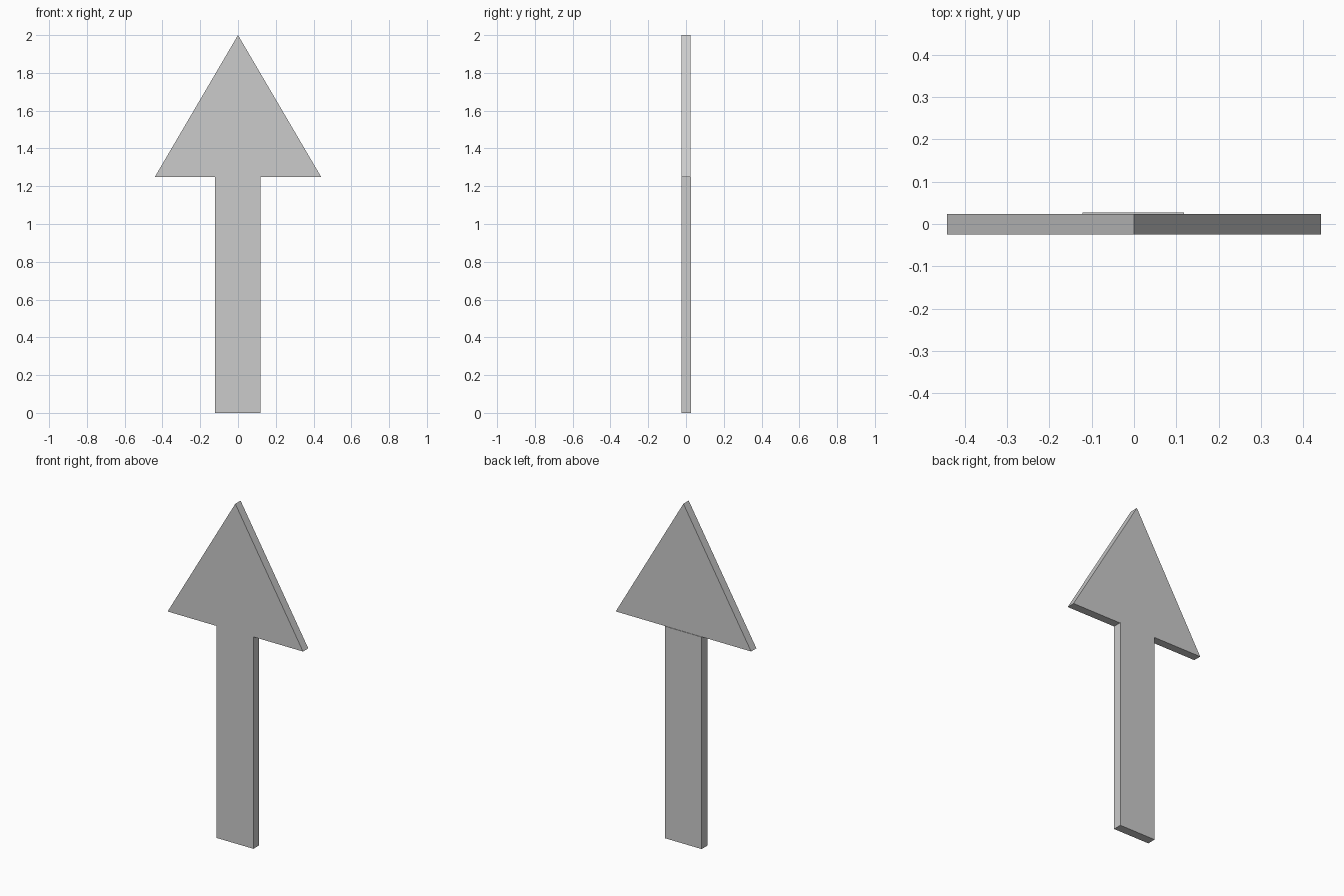
import bpy, bmesh

if "Cube" in bpy.data.objects:
    bpy.data.objects.remove(bpy.data.objects["Cube"])


def extruded_profile(name, points, y_front, y_back):
    """Flat x-z outline extruded along y."""
    bm = bmesh.new()
    face = bm.faces.new([bm.verts.new((x, y_front, z)) for x, z in points])
    result = bmesh.ops.extrude_face_region(bm, geom=[face])
    moved = [g for g in result["geom"] if isinstance(g, bmesh.types.BMVert)]
    bmesh.ops.translate(bm, verts=moved, vec=(0, y_back - y_front, 0))
    bmesh.ops.recalc_face_normals(bm, faces=bm.faces)
    mesh = bpy.data.meshes.new(name)
    bm.to_mesh(mesh)
    bm.free()
    obj = bpy.data.objects.new(name, mesh)
    bpy.context.collection.objects.link(obj)
    return obj


FRONT = -0.025
NECK = 1.248

# Straight shaft, very slightly thicker than the head at the back
extruded_profile("arrow_shaft",
                 [(-0.121, 0), (0.118, 0), (0.118, NECK), (-0.121, NECK)],
                 FRONT, 0.027)

# Triangular head, flush with the shaft at the front
extruded_profile("arrow_head",
                 [(-0.441, NECK), (0.441, NECK), (0, 2)],
                 FRONT, 0.024)
